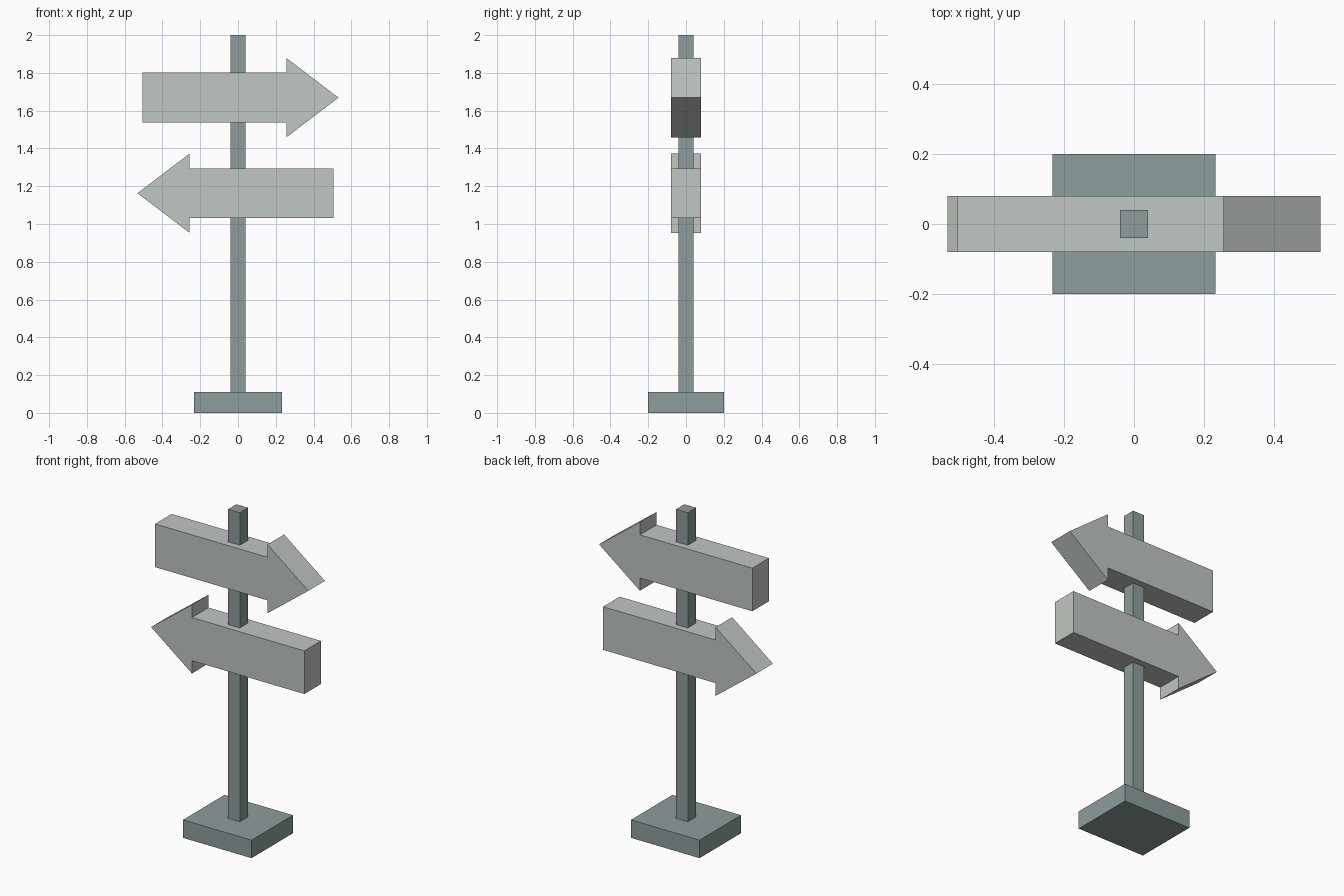
import bpy
import bmesh

cube = bpy.data.objects.get("Cube")
if cube:
    bpy.data.objects.remove(cube, do_unlink=True)


def make_material(name, colour):
    mat = bpy.data.materials.new(name)
    mat.use_nodes = True
    mat.diffuse_color = colour
    mat.node_tree.nodes["Principled BSDF"].inputs["Base Color"].default_value = colour
    return mat


def extrude_profile(name, points, direction, mat):
    """Make a prism by extruding a flat outline."""
    bm = bmesh.new()
    face = bm.faces.new([bm.verts.new(p) for p in points])
    result = bmesh.ops.extrude_face_region(bm, geom=[face], use_keep_orig=True)
    new_verts = [g for g in result["geom"] if isinstance(g, bmesh.types.BMVert)]
    bmesh.ops.translate(bm, verts=new_verts, vec=direction)
    bmesh.ops.recalc_face_normals(bm, faces=bm.faces)
    mesh = bpy.data.meshes.new(name)
    bm.to_mesh(mesh)
    bm.free()
    mesh.materials.append(mat)
    obj = bpy.data.objects.new(name, mesh)
    bpy.context.collection.objects.link(obj)
    return obj


def box(name, half_x, half_y, bottom, top, mat):
    corners = [(-half_x, -half_y), (half_x, -half_y), (half_x, half_y), (-half_x, half_y)]
    return extrude_profile(name, [(x, y, bottom) for x, y in corners],
                           (0, 0, top - bottom), mat)


def arrow_board(name, side, z, mat):
    """Arrow board pointing towards +x (side 1) or -x (side -1)."""
    depth, half_body, half_head = 0.08, 0.132, 0.21
    tail, neck, tip = -0.505, 0.256, 0.532
    outline = [(tail, -half_body), (neck, -half_body), (neck, -half_head), (tip, 0),
               (neck, half_head), (neck, half_body), (tail, half_body)]
    points = [(side * x, -depth, z + h) for x, h in outline]
    return extrude_profile(name, points, (0, 2 * depth, 0), mat)


slate = make_material("slate grey", (0.27, 0.337, 0.337, 1))
pale = make_material("pale grey", (0.527, 0.571, 0.533, 1))

# Base and post
box("base", 0.232, 0.2, 0, 0.11, slate)
box("post", 0.04, 0.04, 0.11, 2, slate)

# Boards pointing opposite ways
arrow_board("upper_arrow_board", 1, 1.669, pale)
arrow_board("lower_arrow_board", -1, 1.163, pale)
